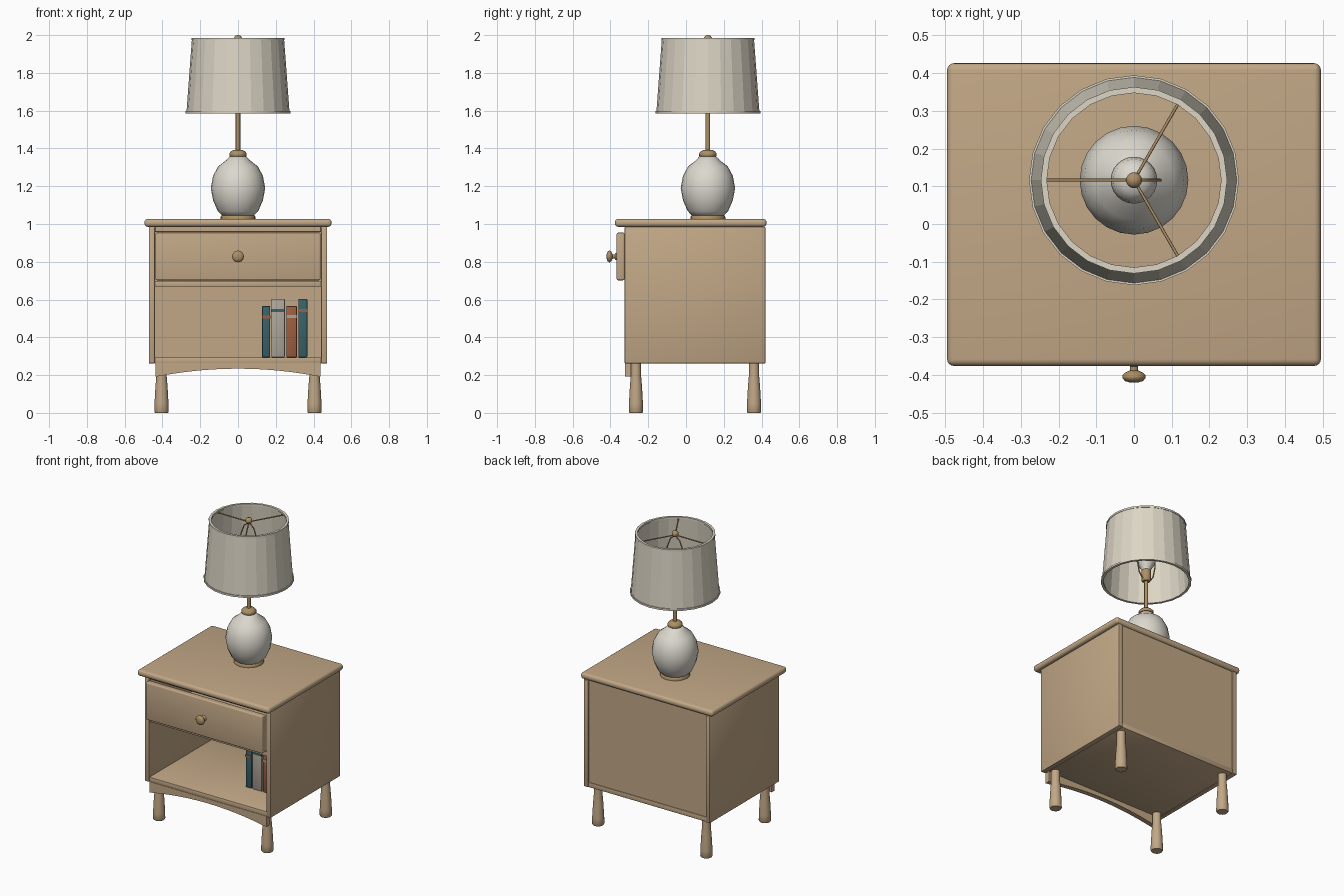
import bpy, bmesh, math
from mathutils import Vector

if "Cube" in bpy.data.objects:
    bpy.data.objects.remove(bpy.data.objects["Cube"])


def material(name, rgb):
    m = bpy.data.materials.new(name)
    m.diffuse_color = (*rgb, 1)
    m.use_nodes = True
    m.node_tree.nodes["Principled BSDF"].inputs["Base Color"].default_value = m.diffuse_color
    return m


WOOD = material("wood", (0.54, 0.39, 0.24))
BRASS = material("brass", (0.42, 0.28, 0.13))
CERAMIC = material("ceramic", (0.72, 0.69, 0.62))
LINEN = material("linen", (0.72, 0.67, 0.56))
TEAL = material("teal", (0.04, 0.12, 0.14))
RUST = material("rust", (0.34, 0.11, 0.05))
STONE = material("stone", (0.42, 0.38, 0.32))


def finish(name, bm, mat, smooth=35):
    bmesh.ops.recalc_face_normals(bm, faces=bm.faces)
    me = bpy.data.meshes.new(name)
    bm.to_mesh(me)
    bm.free()
    ob = bpy.data.objects.new(name, me)
    bpy.context.collection.objects.link(ob)
    me.materials.append(mat)
    if smooth:
        bpy.ops.object.select_all(action='DESELECT')
        ob.select_set(True)
        bpy.context.view_layer.objects.active = ob
        bpy.ops.object.shade_smooth_by_angle(angle=math.radians(smooth))
    return ob


def box(name, x, y, z, mat, bevel=0.004, seg=2):
    """Bevelled box from (min, max) ranges."""
    bm = bmesh.new()
    bmesh.ops.create_cube(bm, size=1)
    for v in bm.verts:
        v.co = [(r[0] + r[1]) / 2 + c * (r[1] - r[0]) for c, r in zip(v.co, (x, y, z))]
    if bevel:
        bmesh.ops.bevel(bm, geom=bm.edges[:], offset=bevel, segments=seg, profile=0.5, affect='EDGES')
    return finish(name, bm, mat)


def lathe(name, profile, mat, centre=(0, 0, 0), sides=24, axis='Z', closed=False, smooth=40):
    """Revolve (radius, height) points; axis 'Y' runs towards the front."""
    bm = bmesh.new()
    rings = []
    for r, h in profile:
        ring = []
        for i in range(sides):
            a = 2 * math.pi * i / sides
            p = (r * math.cos(a), r * math.sin(a), h)
            if axis == 'Y':
                p = (p[0], -p[2], p[1])
            ring.append(bm.verts.new(Vector(p) + Vector(centre)))
        rings.append(ring)
    pairs = list(zip(rings, rings[1:]))
    if closed:
        pairs.append((rings[-1], rings[0]))
    for a, b in pairs:
        for i in range(sides):
            j = (i + 1) % sides
            bm.faces.new((a[i], a[j], b[j], b[i]))
    if not closed:
        bm.faces.new(rings[0])
        bm.faces.new(rings[-1])
    return finish(name, bm, mat, smooth)


def wire(name, points, radius, mat):
    """Round wire through points."""
    cu = bpy.data.curves.new(name, 'CURVE')
    cu.dimensions = '3D'
    cu.bevel_depth = radius
    cu.bevel_resolution = 2
    cu.use_fill_caps = True
    sp = cu.splines.new('POLY')
    sp.points.add(len(points) - 1)
    for p, co in zip(sp.points, points):
        p.co = (*co, 1)
    cu.materials.append(mat)
    ob = bpy.data.objects.new(name, cu)
    bpy.context.collection.objects.link(ob)
    return ob


# Cabinet case
box("table_top", (-0.495, 0.495), (-0.376, 0.426), (0.985, 1.027), WOOD, 0.018, 4)
for side, s in (("left", -1), ("right", 1)):
    box(side + "_side_panel", sorted((s * 0.44, s * 0.472)), (-0.325, 0.42), (0.262, 0.985), WOOD)
box("top_rail", (-0.44, 0.44), (-0.32, 0.40), (0.957, 0.985), WOOD, 0.002, 1)
box("middle_shelf", (-0.44, 0.44), (-0.32, 0.40), (0.668, 0.698), WOOD, 0.003)
box("bottom_shelf", (-0.44, 0.44), (-0.32, 0.415), (0.262, 0.294), WOOD, 0.003)
box("back_panel", (-0.44, 0.44), (0.392, 0.41), (0.29, 0.985), WOOD, 0)

# Drawer and knob
box("drawer_front", (-0.437, 0.437), (-0.367, -0.325), (0.702, 0.954), WOOD, 0.008, 3)
lathe("drawer_knob", [(0.02, 0), (0.019, 0.006), (0.011, 0.011), (0.011, 0.022), (0.024, 0.028),
                      (0.031, 0.036), (0.031, 0.042), (0.024, 0.05), (0.011, 0.054)],
      BRASS, (0, -0.366, 0.828), axis='Y', smooth=50)

# Arched apron
bm = bmesh.new()
n = 20
outline = [(0.438, 0.264), (-0.438, 0.264), (-0.438, 0.192)]
for i in range(n + 1):
    x = -0.41 + 0.82 * i / n
    outline.append((x, 0.234 - 0.038 * (x / 0.41) ** 2))
outline.append((0.438, 0.192))
face = bm.faces.new([bm.verts.new((x, -0.322, z)) for x, z in outline])
ext = bmesh.ops.extrude_face_region(bm, geom=[face])
bmesh.ops.translate(bm, vec=(0, 0.032, 0), verts=[v for v in ext['geom'] if isinstance(v, bmesh.types.BMVert)])
finish("front_apron", bm, WOOD)

# Tapered legs
for row, y in (("front", -0.265), ("back", 0.36)):
    for side, x in (("left", -0.405), ("right", 0.405)):
        lathe(f"{row}_{side}_leg", [(0.034, 0), (0.038, 0.006), (0.037, 0.05), (0.032, 0.14), (0.027, 0.2), (0.027, 0.264)],
              WOOD, (x, y, 0), sides=20)

# Books, each with a spine band
books = [(0.127, 0.170, 0.566, TEAL, RUST, 0.508), (0.177, 0.248, 0.604, STONE, TEAL, 0.541),
         (0.256, 0.312, 0.566, RUST, STONE, 0.510), (0.320, 0.367, 0.604, TEAL, RUST, 0.541)]
for i, (x0, x1, top, cover, band, zb) in enumerate(books):
    box(f"book_{i + 1}", (x0, x1), (-0.1, 0.13), (0.294, top), cover, 0.005)
    box(f"book_band_{i + 1}", (x0 - 0.001, x1 + 0.001), (-0.103, -0.09), (zb - 0.008, zb + 0.008), band, 0)

# Lamp base, body and stem
LY = 0.116
C = (0, LY, 0)
lathe("lamp_foot", [(0.092, 1.026), (0.092, 1.038), (0.086, 1.046)], BRASS, C)
lathe("lamp_body", [(0.08, 1.04), (0.107, 1.068), (0.132, 1.125), (0.144, 1.19), (0.132, 1.255),
                    (0.105, 1.305), (0.062, 1.338), (0.045, 1.358)], CERAMIC, C, smooth=50)
lathe("lamp_collar", [(0.038, 1.354), (0.046, 1.361), (0.046, 1.374), (0.036, 1.386), (0.024, 1.392)], BRASS, C, smooth=50)
lathe("lamp_stem", [(0.012, 1.385), (0.012, 1.6)], BRASS, C, sides=16)
lathe("lamp_socket", [(0.022, 1.588), (0.03, 1.598), (0.03, 1.66), (0.026, 1.668)], BRASS, C)
lathe("light_bulb", [(0.026, 1.66), (0.032, 1.68), (0.052, 1.71), (0.062, 1.745), (0.055, 1.78),
                     (0.035, 1.8), (0.008, 1.808)], CERAMIC, C, smooth=60)

# Harp, spokes and finial carrying the shade
half = [(0.028, 1.60), (0.055, 1.64), (0.07, 1.71), (0.07, 1.80), (0.058, 1.88), (0.035, 1.94), (0.0, 1.968)]
wire("lamp_harp", [(x, LY, z) for x, z in half] + [(-x, LY, z) for x, z in half[-2::-1]], 0.004, BRASS)
for i, deg in enumerate((60, 180, 300)):
    a = math.radians(deg)
    wire(f"shade_spoke_{i + 1}", [(0, LY, 1.972), (0.236 * math.cos(a), LY + 0.236 * math.sin(a), 1.972)], 0.004, BRASS)
lathe("lamp_finial", [(0.012, 1.962), (0.02, 1.972), (0.021, 1.985), (0.015, 1.996), (0.004, 2.0)], BRASS, C, sides=16, smooth=60)

# Faceted shade with rim trims
lathe("lamp_shade", [(0.273, 1.59), (0.244, 1.98), (0.236, 1.98), (0.265, 1.59)], LINEN, C, closed=True, smooth=0)
for name, r, z in (("shade_bottom_trim", 0.270, 1.592), ("shade_top_trim", 0.239, 1.980)):
    lathe(name, [(r + 0.008, z - 0.006), (r + 0.008, z + 0.006), (r - 0.008, z + 0.006), (r - 0.008, z - 0.006)],
          LINEN, C, closed=True)
